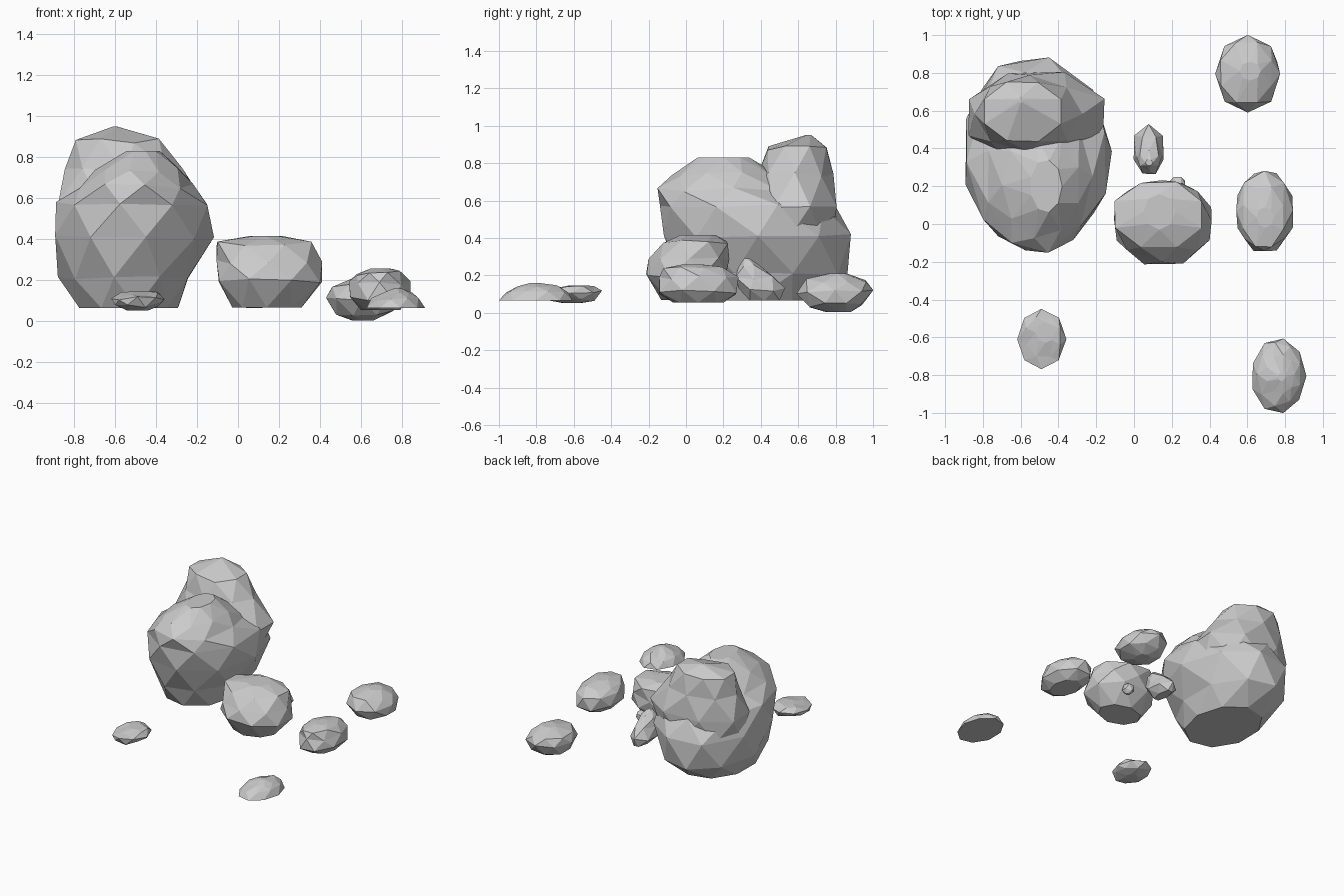
import bpy, bmesh, math, random

random.seed(4)


def rock(name, sides, rings, jitter=0.02):
    """Faceted boulder from stacked rings (z, x_min, x_max, y_min, y_max)."""
    bm = bmesh.new()
    loops = []
    for i, (z, x0, x1, y0, y1) in enumerate(rings):
        angles = [2 * math.pi * (k + 0.5 * (i % 2)) / sides for k in range(sides)]
        mx = max(abs(math.cos(a)) for a in angles)
        my = max(abs(math.sin(a)) for a in angles)
        end = i in (0, len(rings) - 1)
        loop = []
        for a in angles:
            s = 1 + random.uniform(-jitter, jitter)
            dz = 0 if end else random.uniform(-jitter, jitter) * 0.6
            loop.append(bm.verts.new((
                (x0 + x1) / 2 + (x1 - x0) / 2 * s * math.cos(a) / mx,
                (y0 + y1) / 2 + (y1 - y0) / 2 * s * math.sin(a) / my,
                z + dz)))
        loops.append(loop)
    # staggered triangles between neighbouring rings
    for i in range(len(loops) - 1):
        a, b = loops[i], loops[i + 1]
        for k in range(sides):
            n = (k + 1) % sides
            if i % 2 == 0:
                bm.faces.new((a[k], a[n], b[k]))
                bm.faces.new((a[n], b[n], b[k]))
            else:
                bm.faces.new((a[k], b[n], b[k]))
                bm.faces.new((a[k], a[n], b[n]))
    bm.faces.new(loops[0][::-1])
    bm.faces.new(loops[-1])
    bmesh.ops.remove_doubles(bm, verts=bm.verts, dist=0.002)
    bmesh.ops.recalc_face_normals(bm, faces=bm.faces)
    mesh = bpy.data.meshes.new(name)
    bm.to_mesh(mesh)
    bm.free()
    obj = bpy.data.objects.new(name, mesh)
    bpy.context.collection.objects.link(obj)
    return obj


# large boulder: main body with the front hump
boulder = rock("large_boulder", 9, [
    (0.065, -0.79, -0.29, 0.04, 0.68),
    (0.21, -0.875, -0.22, -0.04, 0.87),
    (0.41, -0.915, -0.12, -0.12, 0.89),
    (0.57, -0.89, -0.13, -0.145, 0.80),
    (0.66, -0.79, -0.22, -0.145, 0.65),
    (0.74, -0.70, -0.28, -0.07, 0.48),
    (0.83, -0.55, -0.38, 0.06, 0.34)])
# taller back hump, fused into the body
hump = rock("back_hump", 8, [
    (0.40, -0.86, -0.20, 0.30, 0.80),
    (0.57, -0.88, -0.16, 0.33, 0.80),
    (0.74, -0.84, -0.27, 0.38, 0.785),
    (0.88, -0.79, -0.39, 0.44, 0.75),
    (0.95, -0.61, -0.59, 0.64, 0.67)])
mod = boulder.modifiers.new("fuse", 'BOOLEAN')
mod.operation = 'UNION'
mod.solver = 'EXACT'
mod.object = hump
bpy.context.view_layer.objects.active = boulder
bpy.ops.object.modifier_apply(modifier=mod.name)
bpy.data.objects.remove(hump)

# medium boulder in the middle
rock("medium_boulder", 8, [
    (0.068, -0.03, 0.31, -0.13, 0.13),
    (0.20, -0.09, 0.405, -0.21, 0.21),
    (0.29, -0.11, 0.41, -0.20, 0.235),
    (0.38, -0.10, 0.36, -0.12, 0.22),
    (0.415, 0.05, 0.22, -0.03, 0.16)])

# pebble touching the back of the medium boulder
rock("pebble", 6, [
    (0.11, 0.22, 0.25, 0.20, 0.22),
    (0.135, 0.19, 0.27, 0.17, 0.25),
    (0.165, 0.19, 0.27, 0.17, 0.25),
    (0.19, 0.22, 0.25, 0.20, 0.22)])

# right rock
rock("right_rock", 8, [
    (0.055, 0.60, 0.79, -0.07, 0.20),
    (0.11, 0.55, 0.84, -0.14, 0.27),
    (0.185, 0.54, 0.84, -0.14, 0.28),
    (0.235, 0.58, 0.79, -0.12, 0.19),
    (0.258, 0.65, 0.74, -0.02, 0.09)])

# back right rock
rock("back_right_rock", 8, [
    (0.003, 0.56, 0.66, 0.75, 0.88),
    (0.04, 0.48, 0.76, 0.66, 0.94),
    (0.11, 0.43, 0.775, 0.59, 1.00),
    (0.17, 0.46, 0.73, 0.64, 0.96),
    (0.21, 0.56, 0.67, 0.76, 0.86)])

# front right flat rock
rock("front_right_rock", 9, [
    (0.065, 0.62, 0.91, -1.00, -0.61),
    (0.105, 0.65, 0.885, -0.96, -0.63),
    (0.135, 0.70, 0.85, -0.90, -0.69),
    (0.16, 0.76, 0.80, -0.83, -0.79)])

# front left flat rock
rock("front_left_rock", 8, [
    (0.052, -0.54, -0.44, -0.66, -0.56),
    (0.075, -0.60, -0.39, -0.74, -0.49),
    (0.11, -0.62, -0.36, -0.77, -0.45),
    (0.132, -0.57, -0.39, -0.70, -0.49),
    (0.145, -0.52, -0.42, -0.63, -0.52)])

# small leaning stone behind the medium boulder
rock("small_stone", 6, [
    (0.065, 0.04, 0.12, 0.34, 0.50),
    (0.12, 0.00, 0.155, 0.28, 0.53),
    (0.19, 0.01, 0.15, 0.265, 0.46),
    (0.25, 0.03, 0.13, 0.28, 0.39),
    (0.29, 0.06, 0.10, 0.31, 0.34)])
